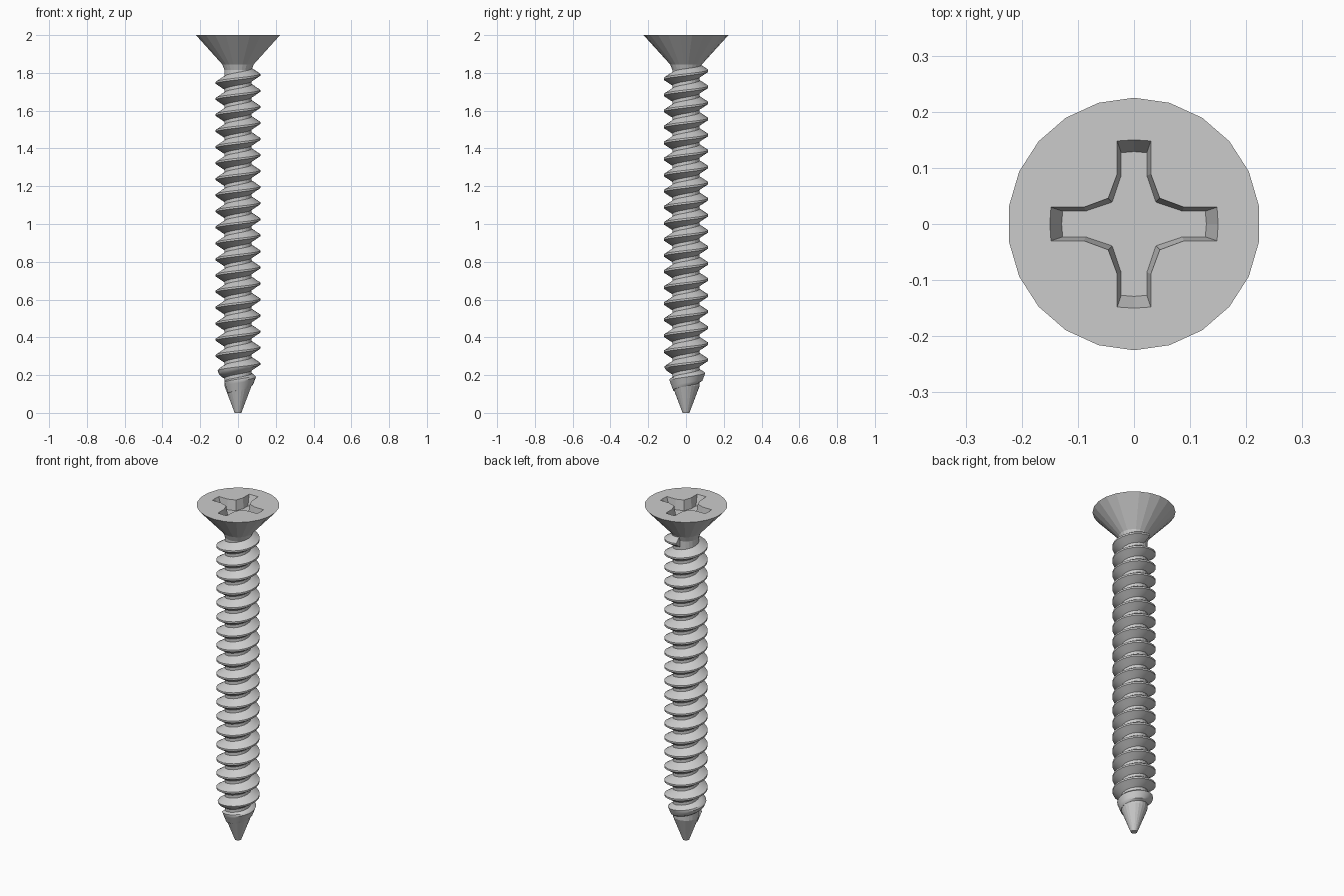
import bpy, bmesh
from math import cos, sin, pi

if "Cube" in bpy.data.objects:
    bpy.data.objects.remove(bpy.data.objects["Cube"])

SIDES = 22
PITCH = 0.085


def finish(bm, name):
    bmesh.ops.recalc_face_normals(bm, faces=bm.faces)
    mesh = bpy.data.meshes.new(name)
    bm.to_mesh(mesh)
    bm.free()
    obj = bpy.data.objects.new(name, mesh)
    bpy.context.collection.objects.link(obj)
    return obj


def bridge(bm, a, b, closed=True):
    n = len(a)
    for i in range(n if closed else n - 1):
        j = (i + 1) % n
        bm.faces.new((a[i], a[j], b[j], b[i]))


def loop(bm, points, z):
    return [bm.verts.new((x, y, z)) for x, y in points]


def circle(r):
    return [(r * cos(pi / 2 + 2 * pi * i / SIDES), r * sin(pi / 2 + 2 * pi * i / SIDES))
            for i in range(SIDES)]


def cross(arm):
    # one quarter outline repeated four times
    pts = []
    for k in range(4):
        c, s = round(cos(k * pi / 2)), round(sin(k * pi / 2))
        pts += [(x * c - y * s, x * s + y * c) for x, y in arm]
    return pts


# Body: pointed tip, core, neck and countersunk head
bm = bmesh.new()
profile = [(0.018, 0), (0.072, 0.142), (0.072, 1.815), (0.084, 1.845), (0.225, 2.0)]
rings = [loop(bm, circle(r), z) for r, z in profile]
for a, b in zip(rings, rings[1:]):
    bridge(bm, a, b)
bm.faces.new(rings[0])

# Cross-shaped drive recess with sloping walls
rim = loop(bm, cross([(0.148, -0.03), (0.15, 0), (0.148, 0.03), (0.089, 0.03),
                      (0.046, 0.046), (0.03, 0.089)]), 2.0)
floor = loop(bm, cross([(0.127, -0.023), (0.129, 0), (0.127, 0.023), (0.086, 0.023),
                        (0.039, 0.039), (0.023, 0.086)]), 1.94)
bridge(bm, rim, floor)
bm.faces.new(floor)

# Flat head top around the recess
edges = []
for ring in (rings[-1], rim):
    edges += [bm.edges.get((ring[i - 1], ring[i])) for i in range(len(ring))]
bmesh.ops.triangle_fill(bm, edges=edges, use_beauty=True)
finish(bm, "screw_body")

# Right-hand thread: swept wedge, trimmed to the cone of the tip
section = [(0.05, -0.034), (0.072, -0.034), (0.087, -0.025), (0.102, -0.015), (0.118, -0.005),
           (0.118, 0.005), (0.102, 0.015), (0.087, 0.025), (0.072, 0.034), (0.05, 0.034)]
bm = bmesh.new()
previous = None
for i in range(round(-19.4 * SIDES), 7):
    t = 2 * pi * i / SIDES
    ring = []
    for r, dz in section:
        z = 1.79 + PITCH * i / SIDES + dz
        r = min(r, 0.023 + 0.38 * z)
        ring.append(bm.verts.new((r * cos(t), r * sin(t), z)))
    if previous:
        bridge(bm, previous, ring)
    else:
        bm.faces.new(ring)
    previous = ring
bm.faces.new(previous)
thread = finish(bm, "screw_thread")
bpy.context.view_layer.objects.active = thread
thread.select_set(True)
bpy.ops.object.shade_smooth_by_angle(angle=pi / 6)
